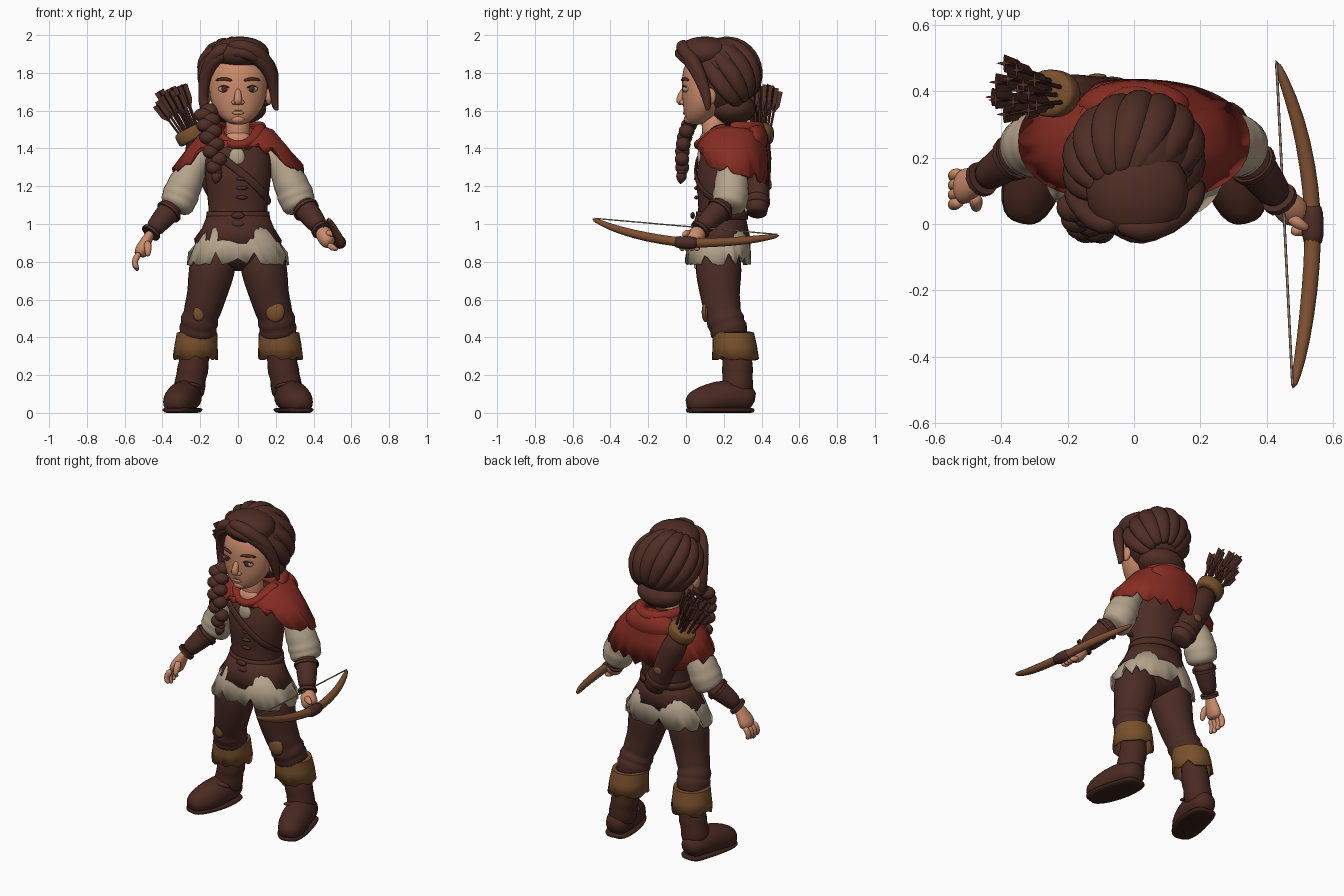
import bpy, bmesh, math, random
from mathutils import Vector, Matrix

random.seed(4)
cube = bpy.data.objects.get("Cube")
if cube:
    bpy.data.objects.remove(cube)

X, Y, Z = Vector((1, 0, 0)), Vector((0, 1, 0)), Vector((0, 0, 1))


def colour(name, *rgb):
    material = bpy.data.materials.new(name)
    material.use_nodes = True
    material.diffuse_color = (*rgb, 1)
    material.node_tree.nodes["Principled BSDF"].inputs["Base Color"].default_value = (*rgb, 1)
    return material


hair = colour("hair brown", .078, .027, .018)
leather = colour("vest leather", .074, .025, .018)
cloth = colour("trouser brown", .07, .025, .018)
boot = colour("boot brown", .068, .022, .015)
sole = colour("sole dark brown", .045, .016, .011)
red = colour("hood red", .24, .026, .016)
skin = colour("skin", .6, .26, .145)
linen = colour("linen", .46, .37, .26)
tan = colour("tan leather", .19, .08, .025)
wood = colour("bow wood", .21, .08, .03)


def finish(name, bm, material, smooth=0, thick=0):
    """Turn a bmesh into a shaded object with optional modifiers."""
    bmesh.ops.recalc_face_normals(bm, faces=bm.faces)
    for face in bm.faces:
        face.smooth = True
    for edge in bm.edges:
        edge.smooth = smooth > 0 or edge.calc_face_angle(0) < .6
    mesh = bpy.data.meshes.new(name)
    bm.to_mesh(mesh)
    bm.free()
    mesh.materials.append(material)
    obj = bpy.data.objects.new(name, mesh)
    bpy.context.scene.collection.objects.link(obj)
    if thick:
        obj.modifiers.new("thickness", "SOLIDIFY").thickness = thick
    if smooth:
        obj.modifiers.new("rounding", "SUBSURF").levels = smooth
        obj.modifiers["rounding"].render_levels = smooth


def bridge(bm, loops, capped):
    for low, high in zip(loops, loops[1:]):
        for i in range(len(low)):
            j = (i + 1) % len(low)
            bm.faces.new((low[i], low[j], high[j], high[i]))
    if capped:
        bm.faces.new(loops[0])
        bm.faces.new(loops[-1])


def tube(name, material, points, flat=1, ref=Z, segs=12, smooth=1, clamp=(0, 3)):
    """Sweep a tapering oval along points of (x, y, z, radius)."""
    bm, loops, side = bmesh.new(), [], None
    path = [Vector(p[:3]) for p in points]
    for i, centre in enumerate(path):
        along = (path[min(i + 1, len(path) - 1)] - path[max(i - 1, 0)]).normalized()
        if side is None:
            side = along.cross(ref)
            if side.length < .1:
                side = along.orthogonal()
        side = (side - along * side.dot(along)).normalized()
        up = side.cross(along) * flat
        ring = []
        for k in range(segs):
            a = math.tau * k / segs
            co = centre + (side * math.cos(a) + up * math.sin(a)) * points[i][3]
            co.z = min(max(co.z, clamp[0]), clamp[1])
            ring.append(bm.verts.new(co))
        loops.append(ring)
    bridge(bm, loops, True)
    finish(name, bm, material, smooth)


def loft(name, material, rings, tear=0, solid=True, segs=16, power=1, front_level=None, back_drop=0):
    """Stack level ovals (x, y, z, rx, ry); open ones get a torn hem."""
    bm, loops = bmesh.new(), []
    for n, (x, y, z, rx, ry) in enumerate(rings):
        share, ring = n / (len(rings) - 1), []
        for k in range(segs):
            a = math.tau * k / segs
            c, s = (math.copysign(abs(f(a)) ** power, f(a)) for f in (math.cos, math.sin))
            height = z - back_drop * share * max(0, s) ** 2
            if n == len(rings) - 1:
                height += tear * random.random() ** 3
            if front_level:
                height += (front_level - z) * .85 * max(0, -s) ** 3
            ring.append(bm.verts.new((x + rx * c, y + ry * s, height)))
        loops.append(ring)
    bridge(bm, loops, solid)
    finish(name, bm, material, 1 if solid else 0, 0 if solid else .012)


def ball(name, material, centre, size):
    bm = bmesh.new()
    placing = Matrix.Translation(centre) @ Matrix.Diagonal((*size, 1))
    bmesh.ops.create_uvsphere(bm, u_segments=20, v_segments=12, radius=1, matrix=placing)
    finish(name, bm, material)


def flip(points, s):
    return [(p[0] * s, *p[1:]) for p in points]


# Torso, clothing layers and hood
loft("vest", leather, [(0, .18, .95, .18, .14), (0, .19, 1.04, .155, .125), (0, .19, 1.14, .165, .13),
     (0, .19, 1.25, .18, .145), (0, .21, 1.36, .185, .14), (0, .22, 1.44, .14, .11), (0, .22, 1.49, .06, .06)])
loft("vest_flap", leather, [(0, .185, 1.06, .158, .128), (0, .18, .98, .19, .148),
     (0, .175, .893, .232, .168)], .035, False, 32)
loft("belt", leather, [(0, .19, 1.065, .166, .137), (0, .19, 1.025, .17, .139)], solid=False, segs=32)
for n, height in enumerate((1, 1.045)):
    ball(f"buckle_{n}", leather, (0, .045 - .01 * n, height), (.035, .012, .018))
loft("shirt_tail", linen, [(0, .18, 1, .165, .135), (0, .175, .9, .225, .165),
     (0, .17, .785, .272, .175)], .07, False, 48, .85)
loft("hood_cape", red, [(0, .21, 1.53, .1, .12), (0, .24, 1.5, .185, .18), (0, .245, 1.4, .27, .19),
     (0, .25, 1.265, .35, .188)], .06, False, 48, .9, 1.415, .07)
hood_roll = []
for k in range(17):
    a = math.tau * k / 16
    front = max(0, -math.sin(a)) ** 1.5
    hood_roll.append((.125 * math.cos(a), .225 + .165 * math.sin(a), 1.51 - .095 * front, .034 - .01 * front))
tube("hood_roll", red, hood_roll)
ball("hood_back", red, (0, .355, 1.45), (.17, .08, .09))
ball("shirt_front", linen, (-.005, .078, 1.355), (.042, .018, .05))
ball("collar_skin", skin, (0, .115, 1.435), (.075, .045, .06))
tube("neck", skin, [(0, .16, 1.4, .07), (0, .15, 1.48, .066), (0, .14, 1.6, .07)])
tube("chest_strap", leather, [(-.17, .1, 1.42, .022), (-.06, .05, 1.33, .022), (.06, .047, 1.24, .022),
     (.14, .09, 1.16, .022), (.17, .2, 1.1, .022)], .4, Y)
for n in range(3):
    ball(f"vest_toggle_{n}", leather, (.02, .055, 1.14 + .05 * n), (.03, .012, .01))
ball("hips", cloth, (0, .18, .87), (.205, .14, .12))

# Face
loft("head", skin, [(0, .055, 1.525, .03, .03), (0, .06, 1.54, .065, .06), (0, .08, 1.58, .112, .092),
     (0, .1, 1.64, .148, .12), (0, .105, 1.7, .156, .13), (0, .11, 1.78, .158, .136),
     (0, .13, 1.86, .14, .14), (0, .14, 1.91, .08, .08)])
tube("nose", skin, [(0, -.005, 1.72, .015), (0, -.028, 1.68, .018), (0, -.036, 1.65, .026), (0, -.015, 1.633, .015)], ref=X)
tube("upper_lip", tan, [(-.045, 0, 1.604, .004), (0, -.012, 1.602, .007), (.045, 0, 1.604, .004)])
ball("lower_lip", skin, (0, -.005, 1.588), (.032, .012, .009))
ball("chin", skin, (0, .02, 1.555), (.04, .03, .025))
for s, side in ((1, "left"), (-1, "right")):
    ball(f"{side}_eye", linen, (.074 * s, .002, 1.715), (.031, .02, .019))
    ball(f"{side}_iris", hair, (.072 * s, -.014, 1.716), (.015, .008, .017))
    tube(f"{side}_upper_lid", hair, flip([(.042, -.015, 1.718, .004), (.074, -.018, 1.736, .006),
         (.108, .005, 1.72, .004)], s))
    tube(f"{side}_eyebrow", hair, flip([(.028, -.022, 1.758, .008), (.075, -.014, 1.773, .01),
         (.122, .018, 1.76, .006)], s))
    ball(f"{side}_nostril", skin, (.02 * s, -.018, 1.644), (.014, .016, .013))
    ball(f"{side}_ear", skin, (.165 * s, .125, 1.675), (.02, .035, .045))

# Hair: cap, combed strands, fringe and braid
skull = Vector((0, .2, 1.78))
ball("hair_cap", hair, skull, (.19, .178, .205))
ball("hair_crown", hair, (.01, .1, 1.905), (.155, .15, .088))
ball("hair_nape", hair, (0, .25, 1.61), (.15, .12, .085))
front_pole, back_rise = Vector((0, -.6, .8)), Vector((0, .8, .6))
for n in range(9):
    turn = math.radians(-100 + 25 * n)
    strand = []
    for k in range(8):
        t = math.radians(18 + 20 * k)
        way = front_pole * math.cos(t) + (back_rise * math.cos(turn) + X * math.sin(turn)) * math.sin(t)
        strand.append((way.x * .178 - .04 * math.cos(t), skull.y + way.y * .175, skull.z + way.z * .188,
                       .014 + .038 * math.sin(t)))
    tube(f"hair_strand_{n}", hair, strand, .8)
for n in range(2):
    low, out = .028 * n, .01 * n
    tube(f"left_fringe_{n}", hair, [(-.06, .0, 1.945 - low, .02), (.02, -.025 + out, 1.945 - low, .042),
         (.11, .005 + out, 1.91 - low, .042), (.175, .06, 1.83 - low, .034), (.193, .1, 1.73 - low, .026),
         (.195, .12, 1.64 - low, .02), (.212, .11, 1.6, .005)])
    tube(f"right_fringe_{n}", hair, [(-.04, .01, 1.945 - low, .02), (-.09, -.01 + out, 1.925 - low, .038),
         (-.15, .035 + out, 1.87 - low, .034), (-.185, .085, 1.77 - low, .03), (-.185, .1, 1.66 - low, .026), (-.17, .08, 1.59, .026)])
tube("fringe_wave", hair, [(-.07, -.005, 1.9, .016), (-.01, -.033, 1.915, .032), (.06, -.03, 1.9, .034), (.13, .02, 1.85, .014)])
braid_top, braid_bend, braid_end = Vector((-.17, .07, 1.6)), Vector((-.15, -.03, 1.5)), Vector((-.11, -.02, 1.3))
for n in range(10):
    t = n / 9
    spot = braid_top * (1 - t) ** 2 + braid_bend * 2 * t * (1 - t) + braid_end * t * t
    spot.x += .018 * (-1) ** n
    ball(f"braid_knot_{n}", hair, spot, (.052 - .01 * t, .045 - .008 * t, .038))
ball("braid_tie", leather, (-.11, -.02, 1.275), (.028, .028, .014))
tube("braid_tail", hair, [(-.11, -.02, 1.28, .02), (-.112, -.025, 1.25, .038), (-.12, -.03, 1.21, .004)])

# Legs, cuffs, boots and sleeves
for s, side in ((1, "left"), (-1, "right")):
    tube(f"{side}_trouser_leg", cloth, flip([(.11, .175, .9, .1), (.13, .17, .8, .132), (.15, .175, .7, .122),
         (.168, .18, .61, .106), (.19, .195, .54, .104), (.197, .2, .515, .093), (.205, .21, .485, .112),
         (.208, .218, .462, .094), (.212, .225, .44, .112), (.215, .24, .415, .09), (.225, .25, .36, .085)], s), ref=Y)
    loft(f"{side}_boot_cuff", tan, flip([(.217, .25, .43, .085, .09), (.217, .25, .425, .107, .11),
         (.222, .258, .36, .114, .117), (.225, .262, .28, .12, .124)], s), .04, False, 20)
    tube(f"{side}_boot_shaft", boot, flip([(.222, .265, .41, .085), (.232, .273, .27, .078), (.24, .272, .225, .09),
         (.248, .273, .195, .079), (.255, .273, .15, .09), (.265, .27, .06, .08)], s), ref=Y)
    foot = [(.262, .365, .06, .05), (.265, .32, .08, .08), (.282, .21, .09, .096), (.31, .11, .062, .092),
            (.332, .045, .05, .074), (.342, .0, .04, .04)]
    tube(f"{side}_boot_foot", boot, flip(foot, s), clamp=(.015, 1))
    rim = [(x, y, .02, r + .004) for x, y, z, r in foot]
    tube(f"{side}_boot_sole", sole, flip(rim, s), clamp=(0, .026))
    tube(f"{side}_boot_strap", boot, flip([(.19, .2, .13, .018), (.25, .16, .165, .02), (.35, .2, .13, .018)], s), .6)
    tube(f"{side}_sleeve", linen, flip([(.15, .235, 1.4, .05), (.2, .24, 1.35, .066), (.25, .24, 1.27, .08),
         (.28, .24, 1.21, .1), (.292, .24, 1.185, .092), (.302, .237, 1.155, .106), (.313, .235, 1.13, .094),
         (.322, .228, 1.105, .1), (.34, .22, 1.075, .075)], s), ref=Y)
ball("left_knee_patch", tan, (.197, .103, .535), (.05, .02, .055))
ball("right_knee_patch", tan, (-.208, .105, .525), (.03, .015, .04))

# Forearms and bracers
right_arm = [(-.335, .22, 1.1, .062), (-.365, .2, 1.065, .068), (-.415, .165, 1.01, .055), (-.46, .135, .955, .05)]
left_arm = [(.335, .21, 1.11, .064), (.36, .18, 1.075, .069), (.405, .12, 1.02, .057), (.44, .075, .97, .051)]
for side, arm in (("left", left_arm), ("right", right_arm)):
    tube(f"{side}_bracer", leather, arm)
    for n in (1, 3):
        spot = Vector(arm[n][:3])
        step = (spot - Vector(arm[n - 1][:3])).normalized() * .009
        radius = arm[n][3] + .004
        tube(f"{side}_bracer_band_{n}", leather, [(*(spot - step), radius), (*(spot + step), radius)], smooth=0)

# Open right hand
tube("right_palm", skin, [(-.455, .138, .965, .036), (-.48, .125, .92, .042), (-.505, .115, .87, .06),
     (-.525, .11, .825, .055)], .66, X)
for n in range(4):
    y = .066 + .029 * n
    tip = .75 + .012 * abs(n - 1)
    tube(f"right_finger_{n}", skin, [(-.52, y, .85, .02), (-.548, y - .005, .81, .02), (-.546, y - .01, .78, .018),
         (-.528, y - .01, tip, .012)], segs=8)
tube("right_thumb", skin, [(-.48, .09, .91, .024), (-.475, .055, .87, .022), (-.478, .045, .825, .013)], segs=8)

# Left hand around the bow
tube("left_palm", skin, [(.435, .08, .975, .036), (.455, .06, .945, .048), (.478, .04, .915, .053), (.505, .025, .9, .04)])
for n in range(4):
    y = -.02 + .026 * n
    tube(f"left_finger_{n}", skin, [(.475, y, .895, .019), (.502, y, .872, .019), (.532, y, .868, .014)], segs=8)
tube("left_thumb", skin, [(.465, .03, .945, .023), (.495, .0, .955, .02), (.53, -.015, .938, .012)], segs=8)

# Bow
tube("bow_limbs", wood, [(.425, .5, .94, .012), (.475, .38, .92, .02), (.512, .25, .907, .024), (.535, .1, .9, .026),
     (.54, 0, .9, .026), (.538, -.12, .915, .026), (.522, -.28, .945, .024), (.5, -.42, .99, .018), (.478, -.5, 1.03, .011)])
tube("bow_grip", leather, [(.537, .068, .9, .035), (.54, 0, .9, .034), (.54, -.073, .907, .035)])
tube("bow_string", linen, [(.43, .485, .945, .004), (.478, -.485, 1.03, .004)], segs=6, smooth=0)

# Quiver and arrows
base, mouth = Vector((-.03, .375, 1.05)), Vector((-.26, .395, 1.5))
axis = (mouth - base).normalized()


def along_quiver(*stations):
    return [(*(base.lerp(mouth, t)), r) for t, r in stations]


tube("quiver", leather, along_quiver((0, .06), (.02, .074), (.4, .079), (.97, .082)), .85, Y)
tube("quiver_rim", tan, along_quiver((.87, .082), (.88, .088), (1, .09), (1.02, .08)), .85, Y)
tube("quiver_band", leather, along_quiver((.1, .077), (.12, .082), (.18, .083), (.2, .078)), .85, Y)
ball("quiver_patch", tan, base.lerp(mouth, .35) + Y * .064, (.028, .008, .024))
across = axis.cross(Y).normalized()
for n in range(14):
    a = n * 2.4
    spread = .017 * math.sqrt(n)
    offset = across * math.cos(a) * spread + Y * math.sin(a) * spread
    foot_end = mouth + offset * .8 - axis * .05
    tip = mouth + offset * 1.5 + axis * random.uniform(.19, .26)
    tube(f"arrow_shaft_{n}", hair, [(*foot_end, .007), (*tip, .007)], segs=6, smooth=0)
    vane_start, vane_mid = foot_end.lerp(tip, .55), foot_end.lerp(tip, .7)
    for way, ref in (("side", Y), ("front", X)):
        tube(f"arrow_{way}_feather_{n}", hair, [(*vane_start, .005), (*vane_mid, .025), (*tip, .027)],
             .14, ref, 6, 0)
